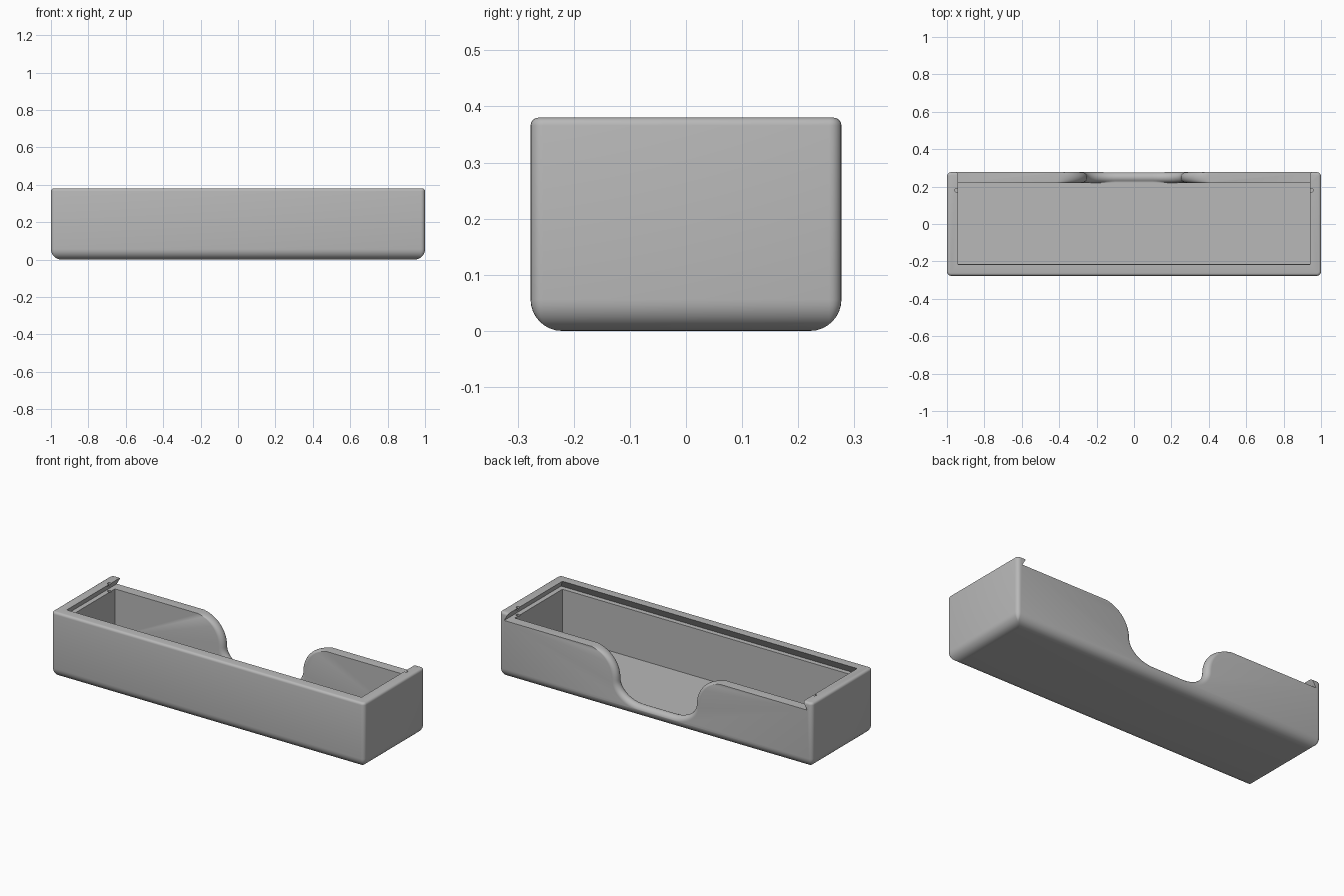
import bpy
import bmesh
from math import sin, cos, pi, sqrt

if "Cube" in bpy.data.objects:
    bpy.data.objects.remove(bpy.data.objects["Cube"], do_unlink=True)

grey = bpy.data.materials.new("plain grey")
grey.use_nodes = True
colour = (0.48, 0.48, 0.48, 1)
grey.diffuse_color = colour
grey.node_tree.nodes["Principled BSDF"].inputs["Base Color"].default_value = colour

HX, HY, H = 1.0, 0.277, 0.38      # outer half sizes and height
FLOOR, LEDGE = 0.06, 0.335        # inside floor, bottom of the lid slot


def loft(name, rings):
    """Closed solid through a list of equal-length point rings."""
    bm = bmesh.new()
    loops = [[bm.verts.new(p) for p in ring] for ring in rings]
    n = len(loops[0])
    for a, b in zip(loops, loops[1:]):
        for i in range(n):
            j = (i + 1) % n
            bm.faces.new((a[i], a[j], b[j], b[i]))
    bm.faces.new(loops[0][::-1])
    bm.faces.new(loops[-1])
    bmesh.ops.recalc_face_normals(bm, faces=bm.faces)
    mesh = bpy.data.meshes.new(name)
    bm.to_mesh(mesh)
    bm.free()
    mesh.materials.append(grey)
    obj = bpy.data.objects.new(name, mesh)
    bpy.context.collection.objects.link(obj)
    return obj


def rounded_ring(inset, z, radius=0.022, steps=5):
    r = max(radius - inset, 0.003)
    points = []
    for q, (sx, sy) in enumerate([(1, 1), (-1, 1), (-1, -1), (1, -1)]):
        for k in range(steps + 1):
            a = (q + k / steps) * pi / 2
            points.append((sx * (HX - inset - r) + r * cos(a),
                           sy * (HY - inset - r) + r * sin(a), z))
    return points


def rect(hx, y0, y1, z):
    return [(-hx, y0, z), (hx, y0, z), (hx, y1, z), (-hx, y1, z)]


def cut(target, cutter):
    mod = target.modifiers.new("cut", "BOOLEAN")
    mod.operation = "DIFFERENCE"
    mod.solver = "EXACT"
    mod.object = cutter
    bpy.context.view_layer.objects.active = target
    bpy.ops.object.modifier_apply(modifier=mod.name)
    bpy.data.objects.remove(cutter, do_unlink=True)


# Outer shell: large rounding below, small rounding above
BR, TR = 0.056, 0.014
rings = []
for k in range(9):
    a = k / 8 * pi / 2
    rings.append(rounded_ring(BR * (1 - sin(a)), BR * (1 - cos(a))))
for k in range(5):
    a = k / 4 * pi / 2
    rings.append(rounded_ring(TR * (1 - cos(a)), H - TR * (1 - sin(a))))
box = loft("box_tray", rings)

# Storage cavity
cut(box, loft("cavity_cutter", [rect(0.94, -0.215, 0.22, z) for z in (FLOOR, H + 0.1)]))

# Dovetail slot for a sliding lid, open at the back
cut(box, loft("slot_cutter", [rect(0.968, -0.243, 0.4, LEDGE),
                              rect(0.942, -0.217, 0.4, H),
                              rect(0.942, -0.217, 0.4, H + 0.1)]))

# Lid catches in the slot lips
for side in (-1, 1):
    cut(box, loft("catch_cutter", [[(side * 0.948 + 0.01 * cos(k * pi / 8),
                                     0.18 + 0.01 * sin(k * pi / 8), z)
                                    for k in range(16)] for z in (LEDGE - 0.005, H + 0.05)]))


# Finger notch in the back wall with a rounded rim
def notch_ring(y, grow, inside):
    mid, crest, r = LEDGE - 0.16, 0.07, 0.16
    half = [(0.41, H + 0.1)]
    for k in range(15):
        a = k / 14 * pi / 2
        s = r - grow * sin(a)
        half.append((0.41 - s * sin(a), mid + s * cos(a)))
    for k in range(1, 15):
        a = k / 14 * pi / 2
        half.append((0.10 + (0.15 + grow) * cos(a), mid - (mid - crest + grow) * sin(a)))
    if inside:
        half = [(x, max(z, FLOOR + 0.0005)) for x, z in half]
    full = half + [(-x, z) for x, z in reversed(half)]
    return [(x, y, z) for x, z in full]


MID_Y, R = 0.2485, 0.0285
rings = [notch_ring(0.19, R, True)]
for k in range(13):
    t = sin((k / 12 - 0.5) * pi)
    rings.append(notch_ring(MID_Y + R * t, R * (1 - sqrt(max(0, 1 - t * t))), t < 0))
rings.append(notch_ring(0.33, R, False))
cut(box, loft("notch_cutter", rings))

# Smooth rounded edges, crisp corners
bpy.ops.object.select_all(action="DESELECT")
box.select_set(True)
bpy.context.view_layer.objects.active = box
bpy.ops.object.shade_smooth_by_angle(angle=pi / 6)
